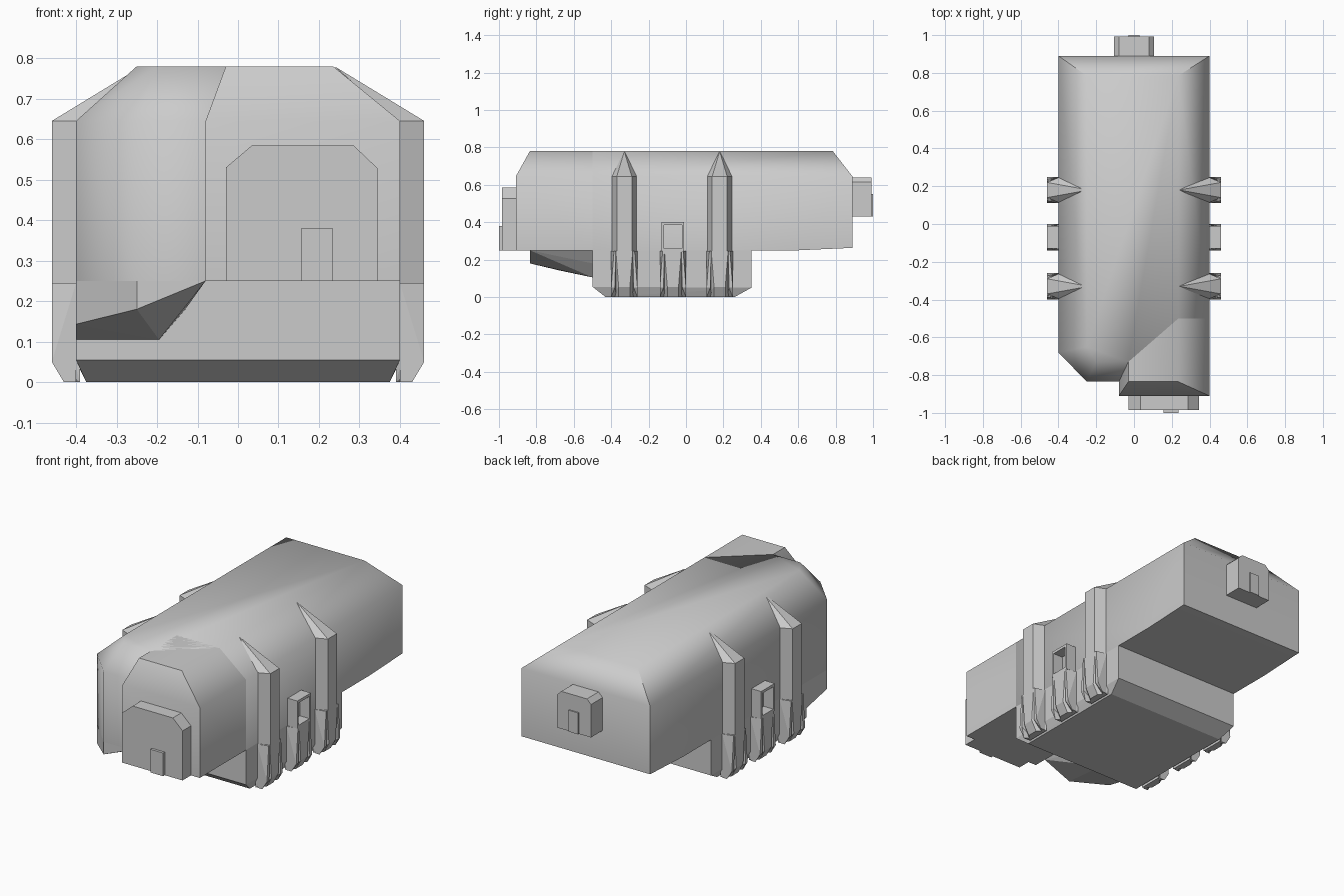
import bpy, bmesh, math

if "Cube" in bpy.data.objects:
    bpy.data.objects.remove(bpy.data.objects["Cube"])


def hull(name, pts, smooth=None):
    """Convex solid spanning the given corner points."""
    bm = bmesh.new()
    for p in pts:
        bm.verts.new(p)
    res = bmesh.ops.convex_hull(bm, input=bm.verts)
    loose = [v for v in bm.verts if not v.link_faces]
    bmesh.ops.delete(bm, geom=loose, context='VERTS')
    bmesh.ops.dissolve_limit(bm, angle_limit=0.01, verts=bm.verts, edges=bm.edges)
    bmesh.ops.recalc_face_normals(bm, faces=bm.faces)
    me = bpy.data.meshes.new(name)
    bm.to_mesh(me)
    bm.free()
    ob = bpy.data.objects.new(name, me)
    bpy.context.collection.objects.link(ob)
    if smooth:
        bpy.ops.object.select_all(action='DESELECT')
        ob.select_set(True)
        bpy.context.view_layer.objects.active = ob
        bpy.ops.object.shade_smooth_by_angle(angle=math.radians(smooth))
    return ob


def ring(pts, z):
    return [(x, y, z) for x, y in pts]


def slab(name, prof, y0, y1):
    """Extrude an x-z profile along y."""
    return hull(name, [(x, y, z) for x, z in prof for y in (y0, y1)])


def box(name, x0, x1, y0, y1, z0, z1):
    return slab(name, [(x0, z0), (x1, z0), (x1, z1), (x0, z1)], y0, y1)


def mirror(ob):
    ob.modifiers.new("mirror", 'MIRROR')


# Main hull with chamfered roof and cut front left corner
front = [(.4, -.5), (-.02, -.835), (-.25, -.835), (-.4, -.68)]
hull("main_body",
     ring(front + [(-.4, .6), (.4, .6)], .25)
     + ring([(-.4, .89), (.4, .89)], .263)
     + ring(front + [(-.4, .89), (.4, .89)], .645)
     + ring([(-.25, .785), (.235, .785), (.235, -.5), (-.03, -.73),
             (-.2, -.73), (-.25, -.65)], .78), 55)

# Forward right nose block
foot = [(-.08, -.91), (.4, -.91), (.4, -.5), (-.08, -.5)]
hull("nose_block", ring(foot, .25) + ring(foot, .645)
     + ring([(-.03, -.835), (.235, -.835), (.235, -.5), (-.03, -.5)], .78), 55)

# Sloped underside below the front left corner
hull("front_chin",
     ring([(-.4, -.68), (-.25, -.835), (-.08, -.835), (-.08, -.5), (-.4, -.5)], .25)
     + [(-.4, -.5, .105), (-.195, -.5, .105), (-.13, -.5, .18),
        (-.4, -.68, .143), (-.25, -.835, .18)])

# Belly box with chamfered lower edges
hull("belly",
     [(s * x, y, z) for s in (-1, 1) for x, y, z in
      [(.4, -.5, .25), (.4, -.5, .055), (.375, -.43, 0),
       (.375, .26, 0), (.4, .35, .05), (.4, .35, .25)]])

# Front door and its handle plate
slab("front_door", [(-.03, .25), (-.03, .53), (.035, .585), (.285, .585),
                    (.345, .528), (.345, .25)], -.985, -.9)
box("front_plate", .155, .235, -1, -.98, .25, .38)

# Rear box and its plate
slab("rear_box", [(-.105, .43), (-.105, .615), (-.08, .64), (.08, .64),
                  (.105, .615), (.105, .43)], .88, .993)
box("rear_plate", -.03, .03, .985, 1, .43, .55)

# Side feet, in three mirrored pairs
for i, c in enumerate((-.33, -.07, .18)):
    pts = []
    for s in (-1, 1):
        pts += [(.39, c + s * .07, .245), (.39, c + s * .07, .0),
                (.46, c + s * .045, .245), (.46, c + s * .03, .055),
                (.43, c + s * .03, 0)]
        # Thin flaring fin on each side of the foot
        mirror(hull("foot_fin", [
            (.40, c + s * .07, .245), (.46, c + s * .055, .245),
            (.46, c + s * .046, .245), (.46, c + s * .07, .05),
            (.46, c + s * .05, .05), (.43, c + s * .07, 0),
            (.40, c + s * .07, 0), (.40, c + s * .04, 0)]))
    mirror(hull("side_foot", pts))

# Tall ribs that run to a point on the roof edge
for c in (-.33, .18):
    pts = [(.24, c, .779)]
    for s in (-1, 1):
        pts += [(.39, c + s * .07, .24), (.39, c + s * .07, .645),
                (.46, c + s * .04, .24), (.46, c + s * .04, .645)]
    mirror(hull("side_rib", pts, 40))

# Open frame above the middle foot
c = -.07
for z in (.245, .385):
    mirror(box("frame_bar", .39, .46, c - .06, c + .06, z, z + .015))
for y in (c - .06, c + .048):
    mirror(box("frame_post", .39, .46, y, y + .012, .245, .4))
